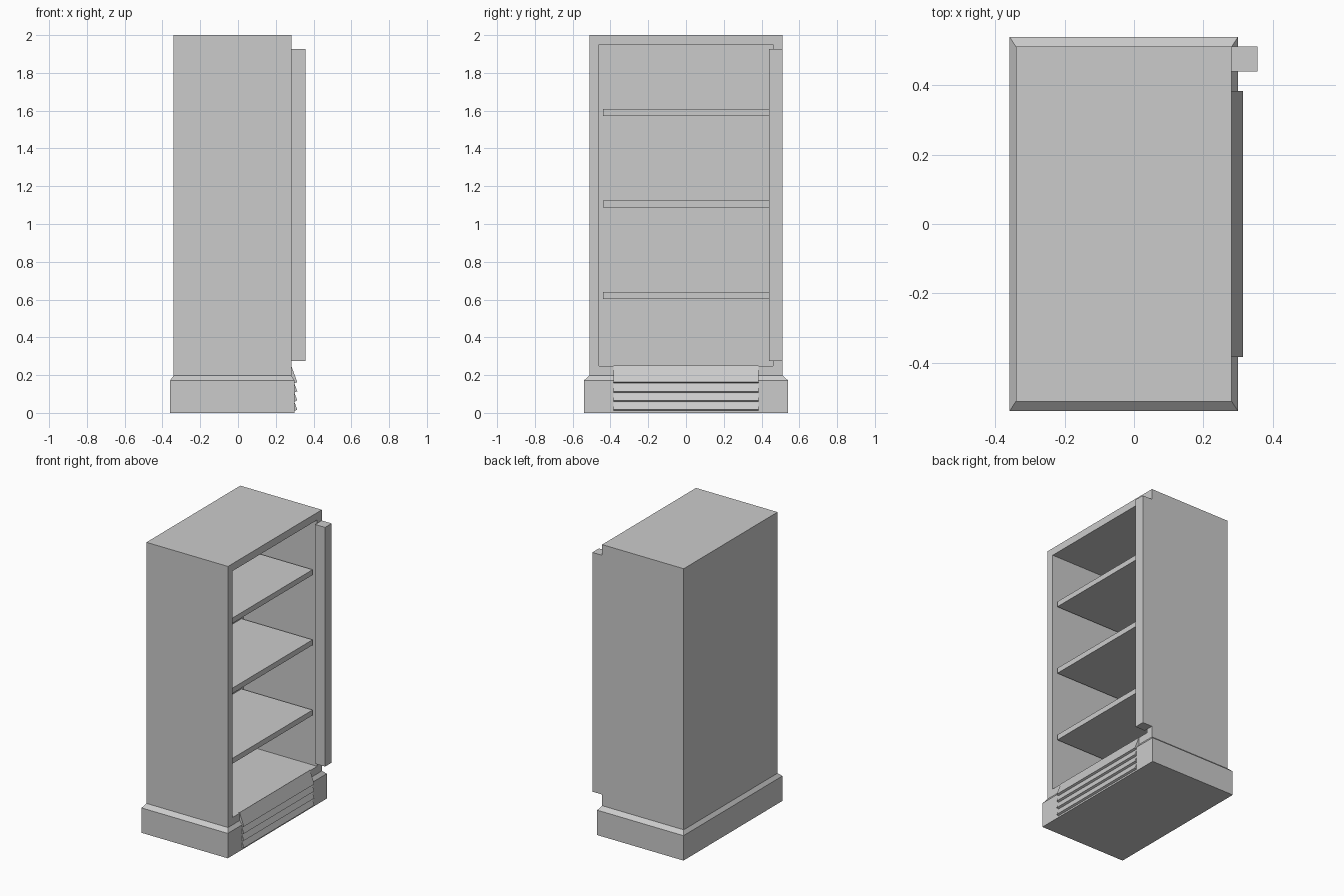
import bpy, bmesh, math

if "Cube" in bpy.data.objects:
    bpy.data.objects.remove(bpy.data.objects["Cube"])


def finish(name, bm):
    bmesh.ops.recalc_face_normals(bm, faces=bm.faces[:])
    mesh = bpy.data.meshes.new(name)
    bm.to_mesh(mesh)
    bm.free()
    obj = bpy.data.objects.new(name, mesh)
    bpy.context.collection.objects.link(obj)
    return obj


def box_bm(x0, x1, y0, y1, z0, z1):
    bm = bmesh.new()
    bmesh.ops.create_cube(bm, size=1)
    for v in bm.verts:
        v.co.x = x1 if v.co.x > 0 else x0
        v.co.y = y1 if v.co.y > 0 else y0
        v.co.z = z1 if v.co.z > 0 else z0
    return bm


def face_towards(bm, axis):
    return max(bm.faces, key=lambda f: f.calc_center_median()[axis])


BACK, FRONT = -0.341, 0.282
HALF = 0.512
BASE_TOP = 0.197
WALL = 0.072

# Plinth with a sloped top lip
bm = box_bm(-0.359, 0.30, -0.54, 0.54, 0, 0.172)
top = face_towards(bm, 2)
ext = bmesh.ops.extrude_face_region(bm, geom=[top])
for v in [g for g in ext["geom"] if isinstance(g, bmesh.types.BMVert)]:
    v.co.x = FRONT if v.co.x > 0 else BACK
    v.co.y = HALF if v.co.y > 0 else -HALF
    v.co.z = BASE_TOP
bmesh.ops.delete(bm, geom=[top], context='FACES_ONLY')
finish("plinth", bm)

# Cabinet shell: inset the open side, then push it in to form the cavity
bm = box_bm(BACK, FRONT, -HALF, HALF, BASE_TOP, 2.0)
opening = face_towards(bm, 0)
bmesh.ops.inset_region(bm, faces=[opening], thickness=WALL)
ext = bmesh.ops.extrude_face_region(bm, geom=[opening])
for v in [g for g in ext["geom"] if isinstance(g, bmesh.types.BMVert)]:
    v.co.x = BACK + 0.06
if opening.is_valid:
    bmesh.ops.delete(bm, geom=[opening], context='FACES_ONLY')
finish("cabinet_shell", bm)

# Shelves
for i, z in enumerate((0.603, 1.088, 1.572)):
    finish(f"shelf_{i + 1}",
           box_bm(BACK + 0.06, 0.262, -HALF + WALL, HALF - WALL, z, z + 0.037))

# Upright handle strip along one side of the opening
finish("handle_strip", box_bm(FRONT, 0.357, 0.44, HALF, 0.274, 1.926))

# Ventilation louvres: tilted slats set into the plinth
for i in range(4):
    slat = finish(f"vent_slat_{i + 1}", box_bm(-0.018, 0, -0.384, 0.384, 0, 0.094))
    slat.rotation_euler.y = -math.radians(20.5)
    slat.location = (0.314, 0, 0.163 - 0.0487 * i)
